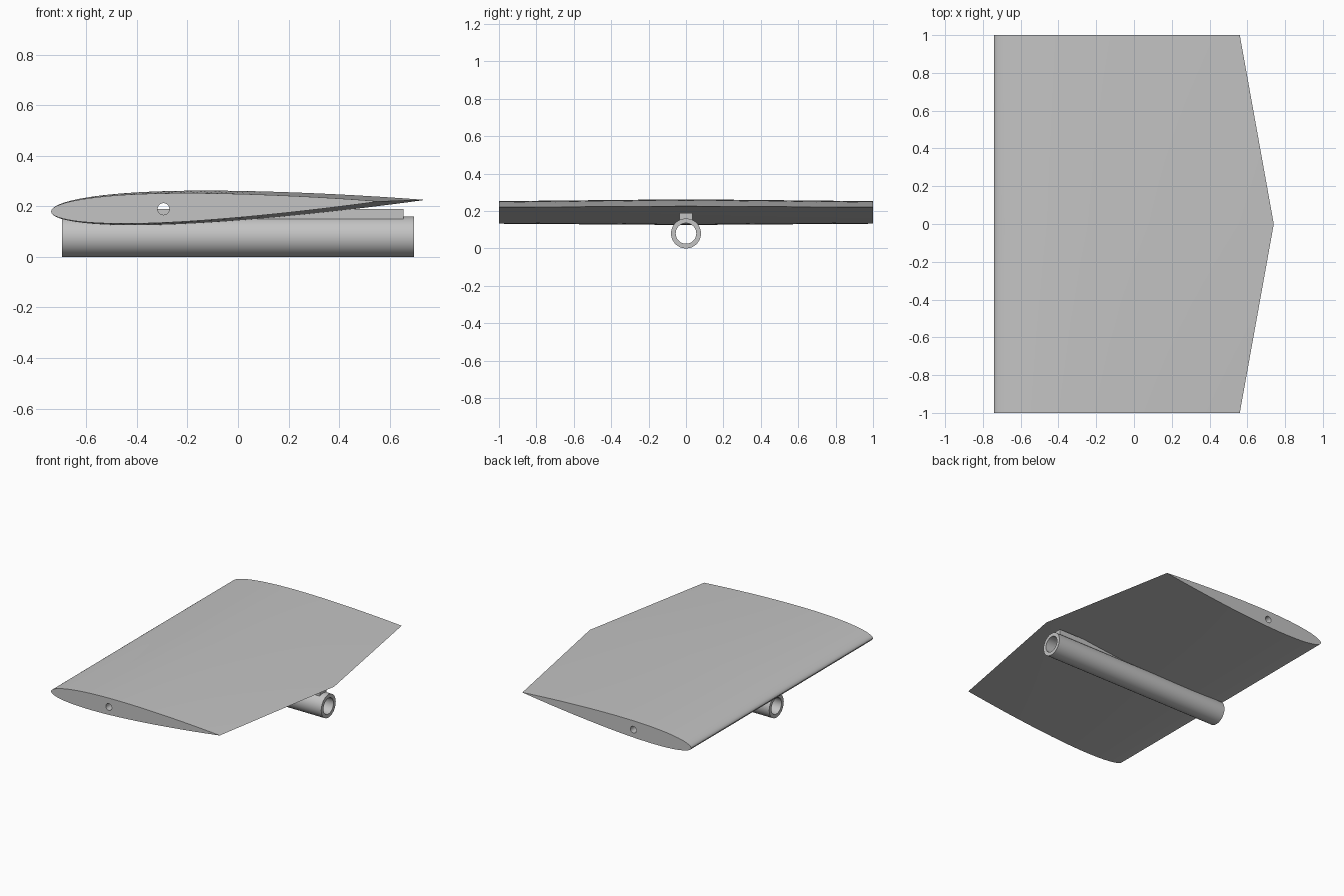
import bpy, bmesh, math
from mathutils import Matrix, Vector

cube = bpy.data.objects.get("Cube")
if cube:
    bpy.data.objects.remove(cube, do_unlink=True)

grey = bpy.data.materials.new("light_grey")
grey.use_nodes = True
colour = (0.55, 0.55, 0.55, 1)
grey.diffuse_color = colour
grey.node_tree.nodes["Principled BSDF"].inputs["Base Color"].default_value = colour


def add_object(name, bm):
    bmesh.ops.recalc_face_normals(bm, faces=bm.faces)
    mesh = bpy.data.meshes.new(name)
    bm.to_mesh(mesh)
    bm.free()
    mesh.materials.append(grey)
    obj = bpy.data.objects.new(name, mesh)
    bpy.context.collection.objects.link(obj)
    return obj


def smooth(obj, degrees):
    bpy.ops.object.select_all(action='DESELECT')
    obj.select_set(True)
    bpy.context.view_layer.objects.active = obj
    bpy.ops.object.shade_smooth_by_angle(angle=math.radians(degrees))


def half_thickness(t):
    # Symmetric nine percent aerofoil with a sharp trailing edge
    return 0.45 * (0.2969 * math.sqrt(t) - 0.126 * t - 0.3516 * t**2
                   + 0.2843 * t**3 - 0.1036 * t**4)


def section(steps=40):
    ts = [(1 - math.cos(math.pi * i / steps)) / 2 for i in range(steps + 1)]
    upper = [(t, half_thickness(t)) for t in reversed(ts)]
    lower = [(t, -half_thickness(t)) for t in ts[1:-1]]
    return upper + lower


# Wing: the section lofted from tip to middle to tip, tilted nose down
LEAD_X, LEAD_Z, TILT = -0.74, 0.18, 0.031
bm = bmesh.new()
rings = []
for y, chord in ((-1, 1.30), (0, 1.48), (1, 1.30)):
    rings.append([bm.verts.new((LEAD_X + chord * t, y, LEAD_Z + chord * (h + TILT * t)))
                  for t, h in section()])
for a, b in zip(rings, rings[1:]):
    for i in range(len(a)):
        j = (i + 1) % len(a)
        bm.faces.new((a[i], a[j], b[j], b[i]))
bm.faces.new(rings[0])
bm.faces.new(rings[-1])
wing = add_object("wing", bm)

# Spar hole running through the whole span
bm = bmesh.new()
bmesh.ops.create_cone(bm, cap_ends=True, segments=32, radius1=0.023, radius2=0.023, depth=2.2,
                      matrix=Matrix.Translation((-0.295, 0, 0.19)) @ Matrix.Rotation(math.pi / 2, 4, 'X'))
cutter = add_object("spar_hole_cutter", bm)
cutter.hide_render = True
cut = wing.modifiers.new("spar_hole", 'BOOLEAN')
cut.operation = 'DIFFERENCE'
cut.solver = 'EXACT'
cut.object = cutter
bpy.context.view_layer.objects.active = wing
bpy.ops.object.modifier_apply(modifier=cut.name)
bpy.data.objects.remove(cutter, do_unlink=True)
smooth(wing, 30)

# Hollow tube under the wing
bm = bmesh.new()
sides = 48
profile = ((-0.697, 0.08), (0.697, 0.08), (0.697, 0.055), (-0.697, 0.055))
loops = [[bm.verts.new((x, r * math.cos(2 * math.pi * k / sides),
                        0.08 + r * math.sin(2 * math.pi * k / sides)))
          for k in range(sides)] for x, r in profile]
for a, b in zip(loops, loops[1:] + loops[:1]):
    for k in range(sides):
        n = (k + 1) % sides
        bm.faces.new((a[k], a[n], b[n], b[k]))
smooth(add_object("tube", bm), 30)

# Mounting rail joining the tube to the wing
bm = bmesh.new()
bmesh.ops.create_cube(bm, size=1)
bmesh.ops.scale(bm, vec=(1.312, 0.072, 0.048), verts=bm.verts)
bmesh.ops.translate(bm, vec=Vector((0, 0, 0.166)), verts=bm.verts)
add_object("mounting_rail", bm)
